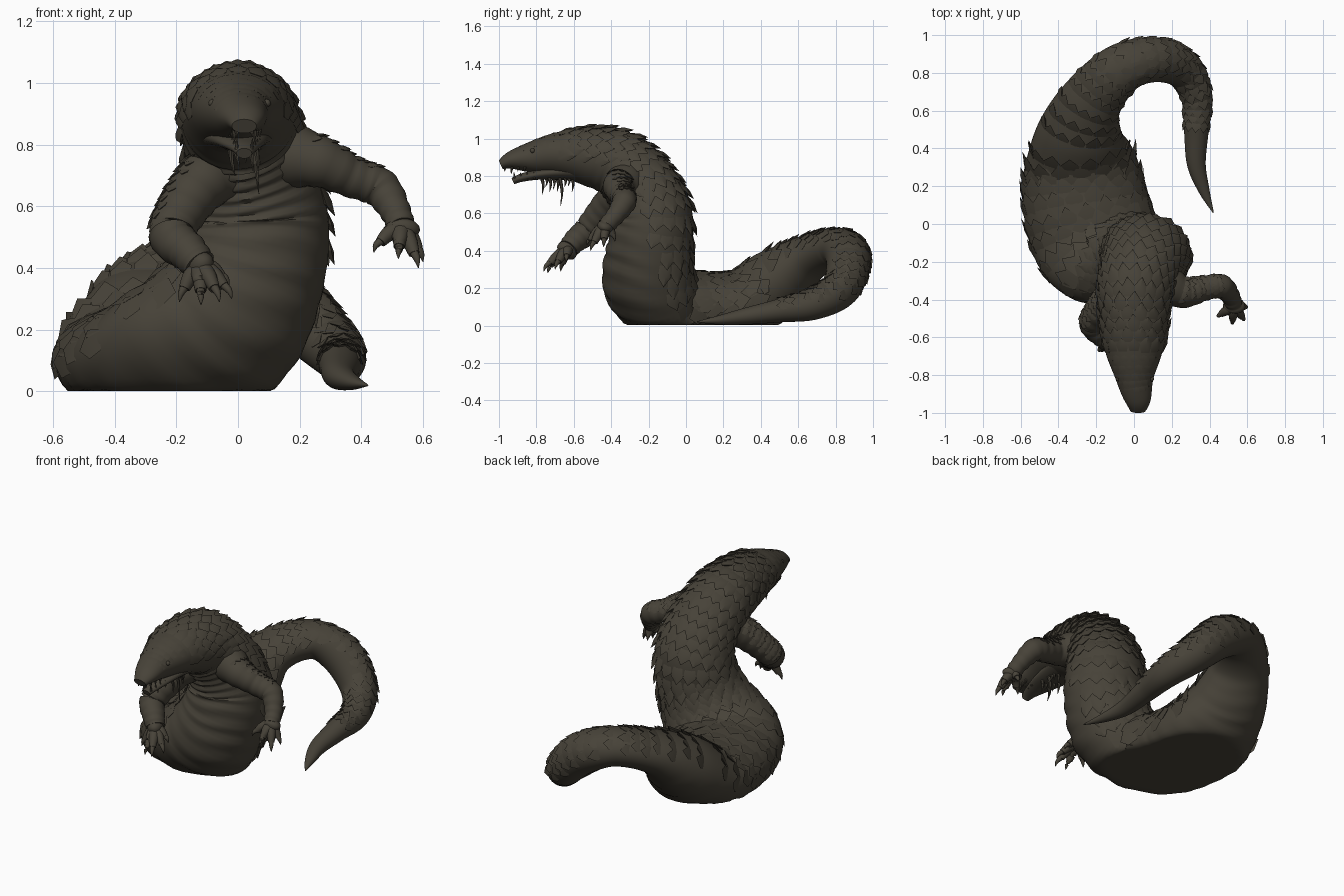
import bpy, bmesh, math, random
from mathutils import Vector

random.seed(4)
if "Cube" in bpy.data.objects:
    bpy.data.objects.remove(bpy.data.objects["Cube"])

hide = bpy.data.materials.new("dark_olive_hide")
hide.use_nodes = True
COLOR = (0.063, 0.055, 0.04, 1)
hide.diffuse_color = COLOR
bsdf = next(n for n in hide.node_tree.nodes if n.type == 'BSDF_PRINCIPLED')
bsdf.inputs["Base Color"].default_value = COLOR
bsdf.inputs["Roughness"].default_value = 0.8
UP = Vector((0, 0, 1))
BACK = Vector((0, 1, 0))


def finish(bm, name, angle=40):
    bmesh.ops.recalc_face_normals(bm, faces=bm.faces)
    mesh = bpy.data.meshes.new(name)
    bm.to_mesh(mesh)
    bm.free()
    mesh.materials.append(hide)
    ob = bpy.data.objects.new(name, mesh)
    bpy.context.collection.objects.link(ob)
    bpy.ops.object.select_all(action='DESELECT')
    ob.select_set(True)
    bpy.context.view_layer.objects.active = ob
    bpy.ops.object.shade_smooth_by_angle(angle=math.radians(angle))
    return ob


def frames(stations, steps):
    """Smooth path through (x, y, z, half width, half height), back side up or rearward."""
    st = [Vector(s) for s in stations]
    pts = []
    for i in range(len(st) - 1):
        a, b, c, d = st[max(i - 1, 0)], st[i], st[i + 1], st[min(i + 2, len(st) - 1)]
        for k in range(steps):
            t = k / steps
            pts.append(0.5 * (2 * b + (c - a) * t + (2 * a - 5 * b + 4 * c - d) * t * t
                              + (3 * b - a - 3 * c + d) * t ** 3))
    pts.append(st[-1])
    out = []
    for i, p in enumerate(pts):
        tan = (pts[min(i + 1, len(pts) - 1)] - pts[max(i - 1, 0)])
        tan = Vector(tan[:3]).normalized()
        side = tan.cross(UP + BACK * max(0, -tan.z)).normalized()
        out.append((Vector(p[:3]), tan, side, side.cross(tan), max(p[3], .001), max(p[4], .001)))
    return out


def skin(f, a, grow=0.0):
    p, tan, side, top, w, h = f
    return p + side * math.sin(a) * (w + grow) + top * math.cos(a) * (h + grow)


def tube(bm, fr, sides, ripple=None):
    rings = []
    for i, f in enumerate(fr):
        ring = []
        for k in range(sides):
            a = 2 * math.pi * k / sides
            co = skin(f, a, ripple(i, a) if ripple else 0)
            co.z = max(co.z, 0.002)
            ring.append(bm.verts.new(co))
        rings.append(ring)
    for r, s in zip(rings, rings[1:]):
        for k in range(sides):
            n = (k + 1) % sides
            bm.faces.new((r[k], r[n], s[n], s[k]))
    bm.faces.new(rings[0])
    bm.faces.new(rings[-1][::-1])


def scale_plate(bm, f, a, length, width, lift):
    """One pointed overlapping scale, embedded in the skin and raised at the tip."""
    p, tan = skin(f, a), f[1]
    out = (f[2] * math.sin(a) / f[4] + f[3] * math.cos(a) / f[5]).normalized()
    side = tan.cross(out)

    def v(t, s, h):
        co = p + tan * length * t + side * width * s + out * h
        co.z = max(co.z, .003)
        return bm.verts.new(co)
    bl, br = v(-.4, -.4, -.006), v(-.4, .4, -.006)
    ml, mr, mid = v(.2, -.55, lift * .3), v(.2, .55, lift * .3), v(.15, 0, lift * .8)
    tip, under = v(.7, random.uniform(-.12, .12), lift), v(.1, 0, -.02)
    for face in ((bl, br, mid), (bl, mid, ml), (br, mr, mid), (ml, mid, tip), (mid, mr, tip),
                 (ml, tip, under), (tip, mr, under), (bl, ml, under), (br, under, mr), (bl, under, br)):
        bm.faces.new(face)


def scales(name, fr, first, last, spread, size, lift):
    bm = bmesh.new()
    travelled, row = 0, 0
    for i in range(first, last):
        f = fr[i]
        travelled += (f[0] - fr[i - 1][0]).length
        step = size * min(1, .45 + f[4] * 2.5)
        if travelled < step * .75:
            continue
        travelled, row = 0, row + 1
        half = max(2, round(spread * (f[4] + f[5]) / 2 / step))
        for k in range(-half, half + row % 2):
            a = spread * (k + (0 if row % 2 else .5)) / half
            big = random.uniform(.8, 1.2)
            scale_plate(bm, f, a, step * 1.25 * big, step, lift * big * min(1, .4 + 3 * f[4]))
    return finish(bm, name, 25)


# Head, torso and coiled tail as a single sweep from snout to tail tip
STEPS = 10
body = frames([
    (.02, -.99, .86, .04, .025), (.02, -.93, .885, .07, .05), (.005, -.82, .9, .1, .085),
    (0, -.68, .915, .15, .12), (0, -.52, .905, .178, .158), (.005, -.36, .86, .19, .18),
    (.035, -.24, .74, .205, .195), (.06, -.18, .58, .23, .215), (.05, -.195, .42, .24, .225),
    (-.03, -.2, .24, .275, .235), (-.175, -.12, .12, .335, .2), (-.255, .08, .095, .33, .195),
    (-.28, .3, .11, .305, .19), (-.285, .48, .235, .23, .18), (-.22, .66, .365, .165, .122),
    (-.07, .82, .415, .135, .108), (.1, .87, .345, .12, .12), (.25, .825, .2, .105, .105),
    (.33, .68, .115, .085, .085), (.33, .5, .08, .066, .063), (.33, .32, .05, .05, .045),
    (.37, .18, .03, .03, .025), (.42, .06, .02, .003, .003)], STEPS)


def belly_folds(i, a):
    s = i / STEPS
    under = max(0, -math.cos(a) - .1)
    fade = max(0, min(1, s - 4, (14 - s) * .5))
    return .007 * under * fade * math.sin(s * 2 * math.pi * 2.5 + math.sin(a * 3))


bm = bmesh.new()
tube(bm, body, 48, belly_folds)
finish(bm, "body_and_tail", 60)
scales("head_scales", body, 14, 3 * STEPS, 1.1, .05, .006)
scales("back_scales", body, 3 * STEPS, 9 * STEPS, 1.6, .07, .024)
scales("coil_scales", body, 9 * STEPS, 13 * STEPS, 1.6, .09, .009)
scales("tail_scales", body, 13 * STEPS, 19 * STEPS, 1.2, .075, .008)

# Lower jaw
bm = bmesh.new()
tube(bm, frames([(.02, -.925, .772, .025, .018), (.02, -.88, .79, .045, .022), (.01, -.78, .81, .08, .03),
                 (0, -.64, .825, .11, .05), (0, -.5, .84, .14, .09)], 6), 24)
finish(bm, "lower_jaw", 60)


def spike(bm, start, end, radius, bend=(0, 0, 0), sides=8):
    a, b = Vector(start), Vector(end)
    mid = a.lerp(b, .5) + Vector(bend)
    tube(bm, frames([(*a, radius, radius), (*mid, radius * .7, radius * .7),
                     (*b, .001, .001)], 4), sides)


# Teeth along both jaws, mirrored
bm = bmesh.new()
for s in (-1, 1):
    for k in range(4):
        y, x = -.965 + k * .035, .02 + s * (.025 + k * .008)
        spike(bm, (x, y, .85), (x + .002, y - .005, .81 if k == 1 else .825), .008)
        spike(bm, (x, y + .05, .785), (x + .002, y + .045, .82), .007)
finish(bm, "teeth")

# Ragged strands hanging under the jaw
bm = bmesh.new()
for k in range(9):
    x, y = random.uniform(-.03, .07), -.78 + k * .02
    spike(bm, (x, y, .81), (x + .01, y + .01, .64 if k == 5 else random.uniform(.69, .75)), .011,
          (random.uniform(-.01, .01), .012, 0), 6)
finish(bm, "jaw_strands")

# Small sunken eyes
for s, side in ((1, "left"), (-1, "right")):
    bpy.ops.mesh.primitive_uv_sphere_add(segments=16, ring_count=10, radius=.013,
                                         location=(.005 + s * .088, -.82, .935))
    eye = bpy.context.object
    eye.name = side + "_eye"
    eye.data.materials.append(hide)
    bpy.ops.object.shade_smooth()


def arm(side, path, tips):
    fr = frames([(x, y, z, r, r) for x, y, z, r in path], 8)
    bm = bmesh.new()
    tube(bm, fr, 24, lambda i, a: .002 * math.sin(i * 1.6))
    # Rounded palm closing the wrist
    wrist = Vector(path[-1][:3])
    heading = (sum((Vector(t) for t in tips), Vector()) / len(tips) - wrist) * .4
    palm = [(*(wrist + heading * t), w, h) for t, w, h in
            ((-.6, .03, .03), (-.1, .056, .045), (.5, .056, .038), (1, .02, .015))]
    tube(bm, frames(palm, 4), 16)
    finish(bm, side + "_arm", 60)
    scales(side + "_arm_scales", fr, 6, 22, .8, .05, .007)
    # Fingers with knuckles, each ending in a hooked claw
    fingers, claws = bmesh.new(), bmesh.new()
    for t in tips:
        t = Vector(t)
        knuckle = wrist.lerp(t, .45) + UP * .018
        end = wrist.lerp(t, .75) + UP * .014
        tube(fingers, frames([(*wrist, .036, .034), (*knuckle, .027, .026),
                              (*end, .019, .018)], 5), 12)
        spike(claws, wrist.lerp(t, .66) + UP * .016, t, .016, (t - wrist) * .08 + UP * .01)
    finish(fingers, side + "_fingers", 60)
    finish(claws, side + "_claws", 60)


arm("left", [(.13, -.3, .77, .12), (.26, -.36, .745, .085), (.37, -.34, .695, .067),
             (.46, -.33, .66, .064), (.51, -.38, .585, .05), (.53, -.43, .53, .045)],
    [(.44, -.49, .45), (.52, -.53, .43), (.585, -.51, .4), (.6, -.44, .42), (.53, -.38, .45)])
arm("right", [(-.03, -.3, .72, .12), (-.11, -.38, .68, .095), (-.18, -.46, .59, .082),
              (-.215, -.53, .505, .074), (-.165, -.59, .455, .064), (-.125, -.63, .41, .054)],
    [(-.19, -.67, .29), (-.12, -.74, .28), (-.06, -.76, .29), (-.02, -.7, .3), (-.03, -.64, .34)])
